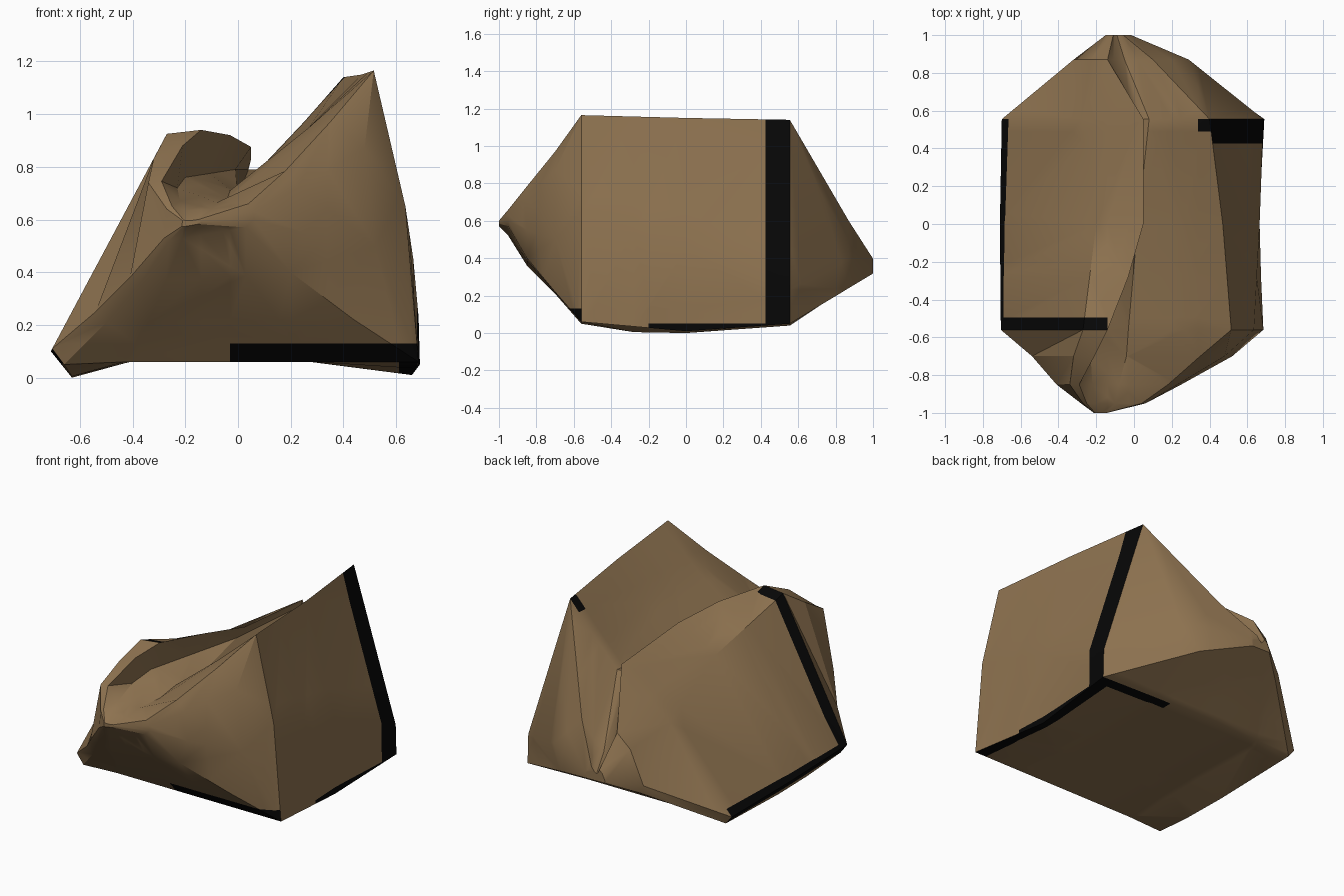
import bpy, bmesh
from mathutils import Vector

if "Cube" in bpy.data.objects:
    bpy.data.objects.remove(bpy.data.objects["Cube"])

def material(name, rgb):
    m = bpy.data.materials.new(name)
    m.diffuse_color = (*rgb, 1)
    m.use_nodes = True
    m.node_tree.nodes["Principled BSDF"].inputs["Base Color"].default_value = m.diffuse_color
    return m

brown = material("earth_brown", (0.27, 0.17, 0.08))
black = material("edge_black", (0.002, 0.002, 0.002))

# Cross-sections (x, z) along y: underside, right wall, peak, inner slope,
# valley, overhanging crest, left slope
ys = (-0.95, -0.85, -0.70, -0.56, 0.0, 0.555, 0.87)
sections = [
    [(-.26, .52), (.03, .57), (.06, .60), (.06, .63), (.04, .66), (-.10, .64), (-.20, .635), (-.25, .65), (-.27, .64), (-.28, .53)],
    [(-.37, .36), (.20, .40), (.25, .55), (.23, .725), (.18, .785), (-.08, .665), (-.22, .67), (-.29, .745), (-.34, .74), (-.41, .38)],
    [(-.50, .21), (.44, .22), (.52, .50), (.48, .87), (.35, .97), (-.04, .68), (-.23, .72), (-.21, .88), (-.32, .83), (-.54, .25)],
    [(-.66, .05), (.685, .06), (.635, .65), (.515, 1.165), (.27, .95), (-.03, .71), (-.20, .76), (-.14, .94), (-.27, .925), (-.705, .11)],
    [(-.63, .0), (.66, .01), (.665, .45), (.47, 1.15), (.27, .95), (.02, .74), (-.01, .79), (.05, .875), (-.20, .74), (-.71, .10)],
    [(-.66, .04), (.69, .05), (.685, .23), (.40, 1.14), (.25, .97), (.08, .79), (.04, .79), (.05, .83), (-.28, .56), (-.70, .09)],
    [(-.30, .25), (.25, .24), (.29, .40), (.10, .60), (.02, .50), (-.05, .44), (-.11, .50), (-.14, .58), (-.23, .50), (-.32, .30)],
]

# Blunt tips: shrunken copies of the end sections
def tip(section, cx, cz, k):
    mx = sum(p[0] for p in section) / len(section)
    mz = sum(p[1] for p in section) / len(section)
    return [(cx + (x - mx) * k, cz + (z - mz) * k) for x, z in section]

def mix(p, q, t):
    return (p[0] + (q[0] - p[0]) * t, p[1] + (q[1] - p[1]) * t)

rings = [(-1.0, tip(sections[0], -.18, .59, .2))]
rings += list(zip(ys, sections))
rings += [(1.0, tip(sections[-1], -.09, .36, .22))]

# Extra section where the crest bends
bend = [mix(p, q, .5) for p, q in zip(sections[3], sections[4])]
bend[7] = (-.03, .92)
bend[0] = (-.63, .005)
rings.insert(5, (-.28, bend))

# Hollow underside between the two feet
def with_hollow(y, sec):
    a, b = sec[0], sec[1]
    mids = [mix(a, b, t) for t in (.17, .7)]
    if abs(y) < .57:
        mids = [(x, max(z, .06)) for x, z in mids]
    return [a] + mids + list(sec[1:])

# Skin the sections into one solid
bm = bmesh.new()
loops = [[bm.verts.new((x, y, z)) for x, z in with_hollow(y, sec)] for y, sec in rings]
for a, b in zip(loops, loops[1:]):
    for i in range(len(a)):
        j = (i + 1) % len(a)
        bm.faces.new((a[i], a[j], b[j], b[i]))
bm.faces.new(loops[0])
bm.faces.new(loops[-1])
bmesh.ops.recalc_face_normals(bm, faces=bm.faces[:])
bmesh.ops.triangulate(bm, faces=bm.faces[:])

# Cut lines that bound the black edge bands
for axis, value in ((1, .425), (1, -.495), (1, .49), (2, .13), (2, .08), (2, .05),
                    (0, -.03), (0, .2), (0, .34), (0, .61), (0, -.665), (0, -.14),
                    (1, -.2)):
    co, no = Vector(), Vector()
    co[axis], no[axis] = value, 1
    bmesh.ops.bisect_plane(bm, geom=bm.verts[:] + bm.edges[:] + bm.faces[:],
                           dist=1e-5, plane_co=co, plane_no=no)

# Black bands along the block's edges, chosen by place and direction
for f in bm.faces:
    f.normal_update()
    c, n = f.calc_center_median(), f.normal
    inner = -.56 < c.y < .555
    right_back = n.x > .5 and .425 < c.y < .555 and c.x > .35
    peak_back = n.x < 0 and n.z > 0 and c.x > .34 and .49 < c.y < .555
    front_foot = n.y < -.3 and c.z < .13 and c.x > -.03 and c.y < -.5
    right_foot = inner and c.x > .61 and (n.z < -.3 or (c.z < .05 and c.y > -.2))
    back_foot = n.z < -.3 and .49 < c.y < .555 and c.x > .2
    left_foot = inner and c.x < -.665 and c.z < .13
    left_band = n.x < 0 and n.z > 0 and -.56 < c.y < -.495 and c.x < -.14
    f.material_index = int(right_back or peak_back or front_foot or right_foot
                           or back_foot or left_foot or left_band)

mesh = bpy.data.meshes.new("rock_block")
bm.to_mesh(mesh)
bm.free()
mesh.materials.append(brown)
mesh.materials.append(black)
rock = bpy.data.objects.new("rock_block", mesh)
bpy.context.collection.objects.link(rock)

# Smooth facets with sharp creases
bpy.context.view_layer.objects.active = rock
rock.select_set(True)
bpy.ops.object.shade_smooth_by_angle(angle=0.55)
